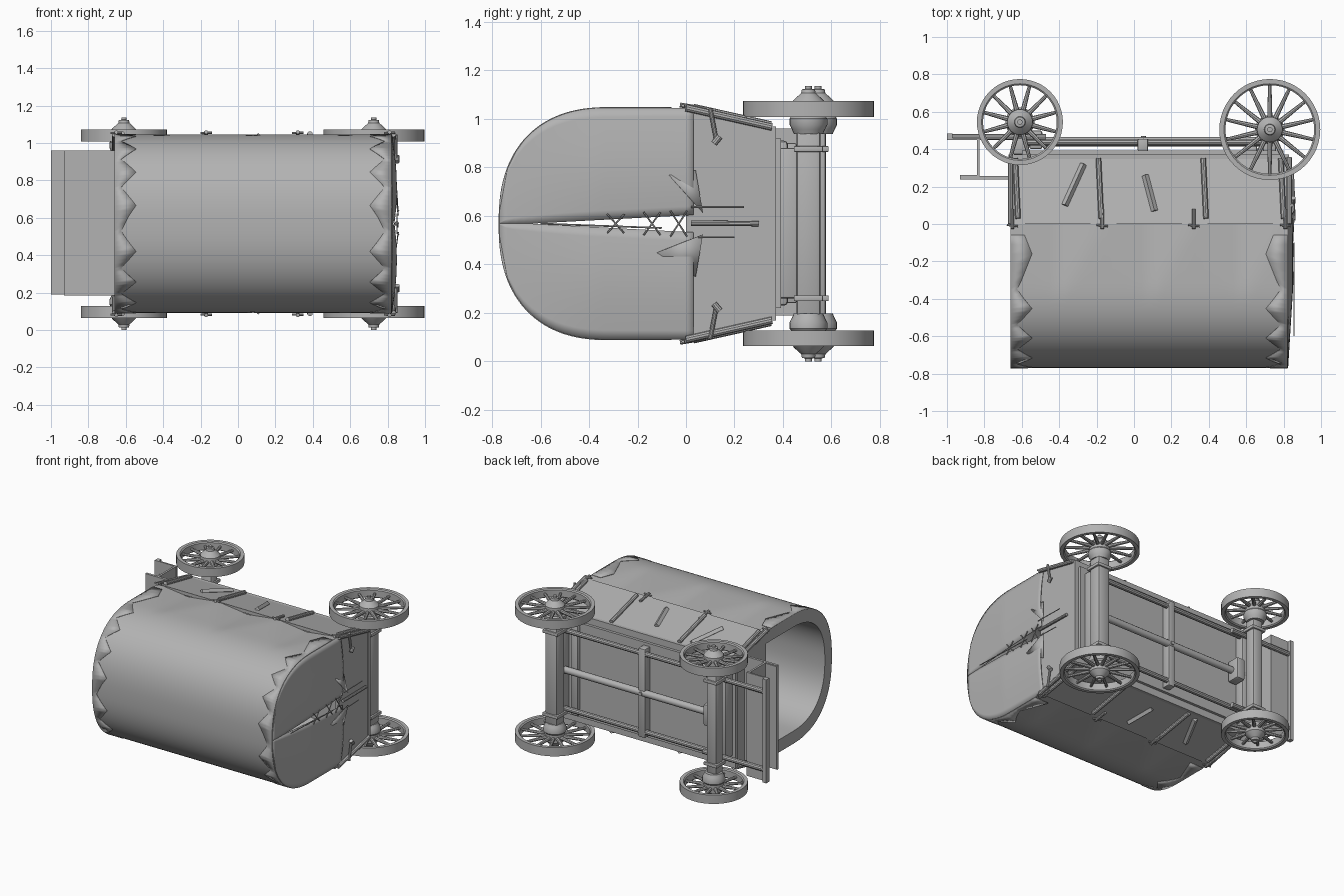
import bpy, bmesh, math
from mathutils import Vector

if "Cube" in bpy.data.objects:
    bpy.data.objects.remove(bpy.data.objects["Cube"])

ZC = 0.568                      # centre line of the wagon, which lies on its side
X0, X1 = -0.66, 0.82            # ends of the bed and cover
grey = bpy.data.materials.new("weathered grey")
grey.diffuse_color = (0.45, 0.45, 0.45, 1)
grey.use_nodes = True
grey.node_tree.nodes["Principled BSDF"].inputs["Base Color"].default_value = grey.diffuse_color


def finish(bm, name, angle=35):
    bmesh.ops.recalc_face_normals(bm, faces=bm.faces)
    me = bpy.data.meshes.new(name)
    bm.to_mesh(me)
    bm.free()
    me.materials.append(grey)
    ob = bpy.data.objects.new(name, me)
    bpy.context.collection.objects.link(ob)
    bpy.context.view_layer.objects.active = ob
    ob.select_set(True)
    bpy.ops.object.shade_smooth_by_angle(angle=math.radians(angle))
    ob.select_set(False)
    return ob


def box(name, x, y, z, bevel=0):
    bm = bmesh.new()
    bmesh.ops.create_cube(bm, size=1)
    for v in bm.verts:
        for i, (a, b) in enumerate((x, y, z)):
            v.co[i] = (a + b) / 2 + v.co[i] * (b - a)
    if bevel:
        bmesh.ops.bevel(bm, geom=bm.edges[:], offset=bevel, segments=2, affect='EDGES', profile=0.5)
    return finish(bm, name)


def add_rod(bm, a, b, r1, r2=None, seg=10):
    a, b = Vector(a), Vector(b)
    d = b - a
    mat = d.to_track_quat('Z', 'Y').to_matrix().to_4x4()
    mat.translation = (a + b) / 2
    bmesh.ops.create_cone(bm, cap_ends=True, segments=seg, radius1=r1,
                          radius2=r1 if r2 is None else r2, depth=d.length, matrix=mat)


def rods(name, pairs, r, seg=10):
    bm = bmesh.new()
    for a, b in pairs:
        add_rod(bm, a, b, r, seg=seg)
    return finish(bm, name)


def lathe(bm, cx, cy, profile, seg, closed=False):
    """Revolve (radius, z) points around an upright axis."""
    rings = [[bm.verts.new((cx + r * math.cos(2 * math.pi * k / seg),
                            cy + r * math.sin(2 * math.pi * k / seg), z)) for k in range(seg)]
             for r, z in profile]
    n = len(rings)
    for i in range(n if closed else n - 1):
        p, q = rings[i], rings[(i + 1) % n]
        for k in range(seg):
            bm.faces.new((p[k], p[(k + 1) % seg], q[(k + 1) % seg], q[k]))
    if not closed:
        bm.faces.new(rings[0])
        bm.faces.new(rings[-1])


def arch(a, b, n=48, low=0.0):
    """Cover section as (y, z offset) from one lower edge over to the other."""
    pts = [(low + (-0.31 - low) * i / 5, -b) for i in range(5)]
    for i in range(n + 1):
        t = math.pi * i / n
        c, s = math.cos(t), math.sin(t)
        pts.append((-0.31 - a * s ** (2 / 2.4), -b * math.copysign(abs(c) ** (2 / 2.4), c)))
    return pts + [(y, -z) for y, z in pts[:5][::-1]]


def half_width(y):
    u = max(0.0, (-0.31 - y) / 0.46)
    return 0.478 * max(0.0, 1 - u ** 2.4) ** (1 / 2.4)


def side(x, y, s, out=0.0):
    """Point on the flared bed side, s = +1 or -1."""
    return Vector((x, y, ZC + s * (0.478 - 0.083 * y / 0.37 + out)))


# Cloth cover: thick arch, pulled in between the tie points along its lower edges
ties = (-0.65, -0.17, 0.32, 0.81)
outer, inner = arch(0.46, 0.478), arch(0.38, 0.387)
bm = bmesh.new()
cols = []
NX = 36
for i in range(NX + 1):
    x = X0 + (X1 - X0) * i / NX
    mid = 1 - abs(((x + 0.65) / 0.487) % 1 - 0.5) * 2
    row = []
    for y, z in outer:
        tuck = 0.03 * max(0, mid - min(1, -y / 0.42)) if y > -0.42 else 0
        row.append(bm.verts.new((x, y, ZC + z - math.copysign(tuck, z))))
    row += [bm.verts.new((x, y, ZC + z)) for y, z in inner[::-1]]
    cols.append(row)
N = len(cols[0])
for p, q in zip(cols, cols[1:]):
    for k in range(N):
        bm.faces.new((p[k], p[(k + 1) % N], q[(k + 1) % N], q[k]))
for row in (cols[0], cols[-1]):
    for k in range(N // 2 - 1):
        bm.faces.new((row[k], row[k + 1], row[N - 2 - k], row[N - 1 - k]))
finish(bm, "cloth_cover", 30)

# Zigzag hems round both ends of the cover
hem = arch(0.463, 0.481, 64, -0.06)
for name, xe, d in (("front_hem", X0, 1), ("rear_hem", X1, -1)):
    bm = bmesh.new()
    edge = [(bm.verts.new((xe, y, ZC + z)),
             bm.verts.new((xe + d * (0.035 + 0.08 * abs((k / 8) % 1 - 0.5) * 2), y, ZC + z)))
            for k, (y, z) in enumerate(hem)]
    for (a, b), (c, e) in zip(edge, edge[1:]):
        bm.faces.new((a, b, e, c))
    ob = finish(bm, name)
    ob.modifiers.new("thick", 'SOLIDIFY').thickness = 0.004

# Rear curtain: two bulging halves with a laced slit between them
for s, name in ((1, "curtain_left"), (-1, "curtain_right")):
    bm = bmesh.new()
    grid = []
    for i in range(25):
        y = -0.769 + 0.80 * i / 24
        w = half_width(y)
        gap = 0.034 * max(0, (y + 0.64) / 0.64)
        row = []
        for j in range(13):
            t = j / 12
            bulge = 0.025 * math.sin(math.pi * min(1, (1 - t) * 0.8)) * min(1, (y + 0.77) / 0.4)
            row.append(bm.verts.new((X1 + 0.004 + bulge, y, ZC + s * (gap + (w - gap) * t))))
        grid.append(row)
    for p, q in zip(grid, grid[1:]):
        for j in range(12):
            bm.faces.new((p[j], p[j + 1], q[j + 1], q[j]))
    ob = finish(bm, name)
    ob.modifiers.new("thick", 'SOLIDIFY').thickness = 0.004
    # Folded back corner flap
    bm = bmesh.new()
    pts = ((0.86, 0.07, 0.045), (0.85, -0.07 if s > 0 else -0.12, 0.20 if s > 0 else 0.12),
           (0.835, 0.04, 0.22))
    bm.faces.new([bm.verts.new((x, y, ZC + s * z)) for x, y, z in pts])
    ob = finish(bm, name + "_flap")
    ob.modifiers.new("thick", 'SOLIDIFY').thickness = 0.006

laces = []
for y in (-0.29, -0.14, -0.03):
    h = 0.02 + 0.035 * (y + 0.64) / 0.64
    laces += [((0.85, y - 0.035, ZC + k * h), (0.85, y + 0.035, ZC - k * h)) for k in (1, -1)]
laces += [((0.86, 0.02, 0.637), (0.855, 0.24, 0.637)), ((0.86, 0.05, 0.512), (0.855, 0.20, 0.512)),
          ((0.855, -0.6, ZC), (0.855, -0.1, 0.55))]
rods("laces", laces, 0.0035, 6)
rods("curtain_stick", [((0.85, 0.02, 0.57), (0.845, 0.30, 0.568))], 0.011)


# Wagon bed: flared sides, end boards, floor and floor ledge
def trapezoid(name, xa, xb, ya, yb, thick_side=None):
    bm = bmesh.new()
    vs = []
    for x in (xa, xb):
        if thick_side:
            s = thick_side
            c = (side(x, ya, s), side(x, yb, s), side(x, yb, s, -0.025), side(x, ya, s, -0.025))
        else:
            c = (side(x, ya, 1), side(x, yb, 1), side(x, yb, -1), side(x, ya, -1))
        vs.append([bm.verts.new(p) for p in c])
    bm.faces.new(vs[0])
    bm.faces.new(vs[1])
    for k in range(4):
        bm.faces.new((vs[0][k], vs[0][(k + 1) % 4], vs[1][(k + 1) % 4], vs[1][k]))
    finish(bm, name)


for s, n in ((1, "left"), (-1, "right")):
    trapezoid("bed_side_" + n, X0, X1, 0.0, 0.36, s)
trapezoid("front_board", X0, X0 + 0.025, 0.0, 0.36)
trapezoid("tailgate", X1 - 0.02, X1 + 0.005, 0.0, 0.36)
box("bed_floor", (-0.67, 0.83), (0.345, 0.372), (0.168, 0.968))
box("floor_frame", (-0.6, 0.8), (0.372, 0.392), (0.22, 0.92))

# Posts, slanted braces and tie pegs along both sides
bm = bmesh.new()
for s in (1, -1):
    for x in (-0.63, -0.185, 0.375, 0.79):
        add_rod(bm, side(x + 0.01, 0.03, s, 0.008), side(x - 0.005, 0.35, s, 0.008), 0.015)
    add_rod(bm, side(-0.27, 0.32, s, 0.005), side(-0.37, 0.10, s, 0.005), 0.018, seg=4)
    add_rod(bm, side(0.06, 0.26, s, 0.005), side(0.11, 0.07, s, 0.005), 0.018, seg=4)
    for x in ties:
        add_rod(bm, side(x, -0.025, s, 0.006), side(x, 0.08, s, 0.012), 0.01)
        add_rod(bm, side(x - 0.03, -0.005, s, 0.006), side(x + 0.03, -0.012, s, 0.006), 0.006)
    for x in (X0, X1 + 0.01):
        add_rod(bm, side(x, 0.0, s, 0.0), side(x, 0.355, s, 0.0), 0.015)
    add_rod(bm, (0.845, 0.10, ZC + s * 0.475), (0.845, 0.125, ZC + s * 0.345), 0.009)
    add_rod(bm, (0.85, 0.115, ZC + s * 0.33), (0.85, 0.14, ZC + s * 0.36), 0.014)
finish(bm, "posts_and_braces")

# Undercarriage: long rails, cross beam and bolsters
rods("long_rails", [((-0.98, 0.465, z), (-0.47, 0.465, z)) for z in (0.28, 0.86)]
     + [((-0.6, 0.437, z), (0.72, 0.437, z)) for z in (0.28, 0.86)], 0.018)
rods("centre_pole", [((-0.62, 0.44, ZC), (0.72, 0.44, ZC))], 0.025, 12)
box("cross_beam", (0.02, 0.075), (0.39, 0.455), (0.24, 0.90), 0.006)
rods("pole_pin", [((0.05, 0.40, ZC), (0.05, 0.47, ZC))], 0.014)
box("rear_bolster", (0.60, 0.66), (0.372, 0.42), (0.23, 0.91), 0.015)
box("front_bolster", (-0.65, -0.57), (0.372, 0.46), (0.26, 0.88), 0.01)
box("rear_support", (0.69, 0.76), (0.372, 0.46), (0.26, 0.88), 0.01)
box("turning_block", (-0.56, -0.49), (0.40, 0.50), (0.49, 0.65), 0.012)

# Driver's seat board, riser and footboard
box("seat_board", (-0.93, -0.66), (0.238, 0.256), (0.185, 0.96))
box("seat_lip", (-0.93, -0.83), (0.252, 0.262), (0.19, 0.955))
box("riser", (-0.84, -0.825), (0.256, 0.455), (0.19, 0.96))
box("footboard", (-1.0, -0.82), (0.448, 0.46), (0.19, 0.96))
box("footboard_frame", (-1.0, -0.97), (0.46, 0.485), (0.19, 0.96))

# Axles with brackets
for n, cx, cy, r in (("front", -0.61, 0.535, 0.043), ("rear", 0.726, 0.505, 0.05)):
    box(n + "_axle", (cx - r, cx + r), (cy - r, cy + r), (0.18, 0.956), 0.018)
    for z in (0.26, 0.876):
        box(n + "_axle_bracket", (cx - r - 0.012, cx + r + 0.012), (cy - r - 0.01, cy + r + 0.01),
            (z - 0.012, z + 0.012), 0.004)

# Wheels: rim, tapered spokes and stepped hub on each side
for n, cx, cy, R, count in (("front", -0.61, 0.545, 0.23, 12), ("rear", 0.726, 0.505, 0.27, 14)):
    for s, m in ((-1, "right"), (1, "left")):
        def zz(z):
            return z if s < 0 else 2 * ZC - z
        bm = bmesh.new()
        ri = R - 0.033
        lathe(bm, cx, cy, [(r, zz(z)) for r, z in (
            (ri, 0.07), (ri + 0.008, 0.063), (R, 0.063), (R, 0.128),
            (ri + 0.008, 0.128), (ri, 0.121))], 48, True)
        lathe(bm, cx, cy, [(r, zz(z)) for r, z in (
            (0.014, 0.0), (0.014, 0.012), (0.027, 0.014), (0.03, 0.03), (0.055, 0.052),
            (0.068, 0.066), (0.07, 0.125), (0.078, 0.135), (0.078, 0.16), (0.068, 0.18),
            (0.06, 0.198))], 24)
        for k in range(count):
            a = 2 * math.pi * (k + 0.5) / count
            d = Vector((math.cos(a), math.sin(a), 0))
            c = Vector((cx, cy, zz(0.096)))
            add_rod(bm, c + d * 0.06, c + d * (R - 0.028), 0.014, 0.009, 8)
        finish(bm, n + "_wheel_" + m)
